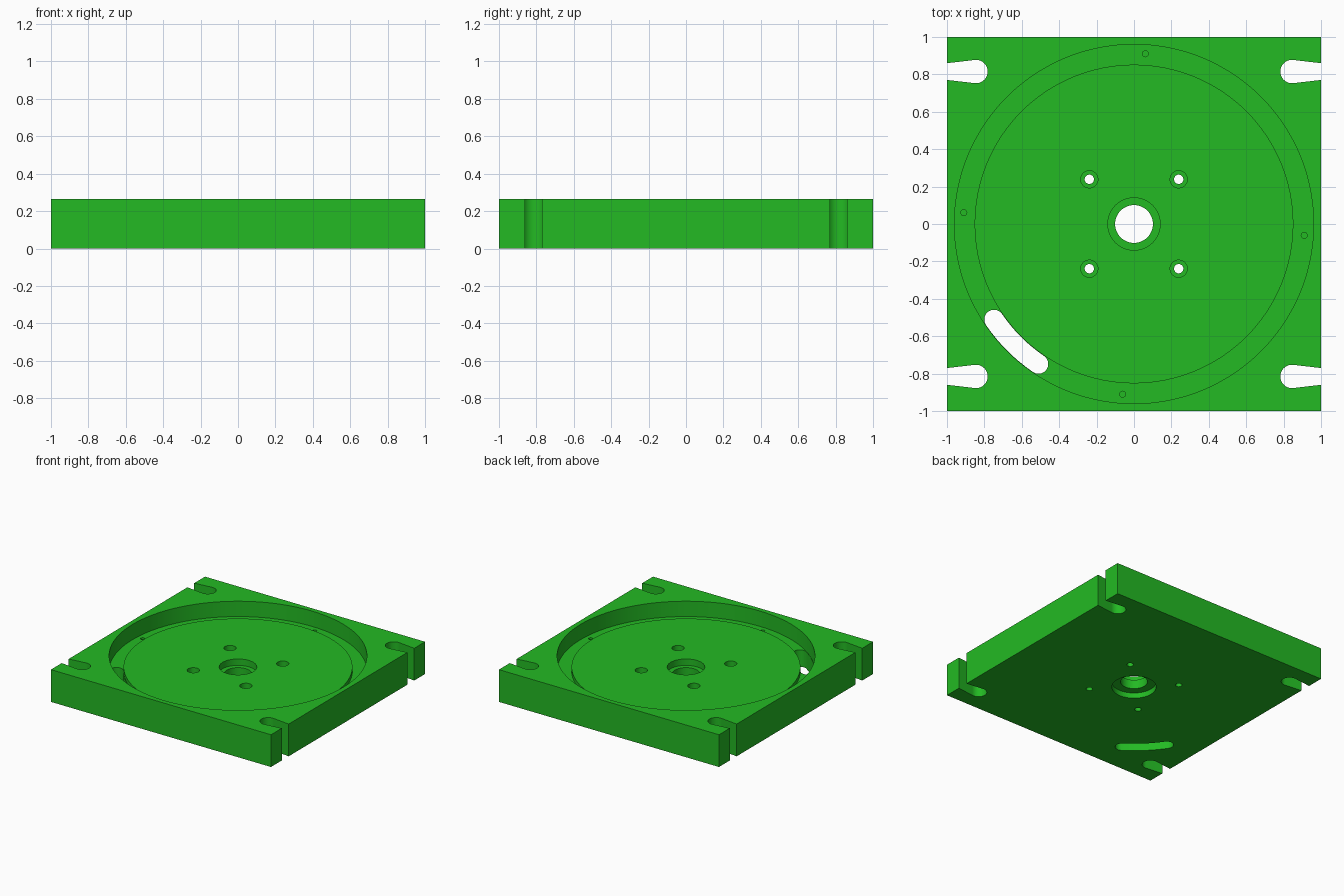
import bpy, bmesh, math
from math import cos, sin, pi, radians

if "Cube" in bpy.data.objects:
    bpy.data.objects.remove(bpy.data.objects["Cube"])

H = 0.265          # plate thickness
GROOVE = 0.139     # groove floor height
DISC = 0.173       # raised disc height

green = bpy.data.materials.new("green")
green.diffuse_color = (0.017, 0.49, 0.017, 1)
green.use_nodes = True
green.node_tree.nodes["Principled BSDF"].inputs["Base Color"].default_value = green.diffuse_color


def make(name, bm):
    bmesh.ops.recalc_face_normals(bm, faces=bm.faces)
    me = bpy.data.meshes.new(name)
    bm.to_mesh(me)
    bm.free()
    me.materials.append(green)
    ob = bpy.data.objects.new(name, me)
    bpy.context.collection.objects.link(ob)
    return ob


def arc(cx, cy, r, a0, a1, n):
    return [(cx + r * cos(a0 + (a1 - a0) * i / n),
             cy + r * sin(a0 + (a1 - a0) * i / n)) for i in range(n + 1)]


def prism(name, outline, z0, z1):
    bm = bmesh.new()
    low = [bm.verts.new((x, y, z0)) for x, y in outline]
    high = [bm.verts.new((x, y, z1)) for x, y in outline]
    bm.faces.new(low)
    bm.faces.new(high)
    for i in range(len(low)):
        j = (i + 1) % len(low)
        bm.faces.new((low[i], low[j], high[j], high[i]))
    return make(name, bm)


def cylinder(name, x, y, r, z0, z1, n=32):
    return prism(name, arc(x, y, r, 0, 2 * pi, n)[:-1], z0, z1)


def lathe(name, profile, n=128):
    bm = bmesh.new()
    rings = []
    for r, z in profile:
        if r == 0:
            rings.append([bm.verts.new((0, 0, z))] * n)
        else:
            rings.append([bm.verts.new((r * cos(2 * pi * i / n), r * sin(2 * pi * i / n), z))
                          for i in range(n)])
    for a, b in zip(rings, rings[1:]):
        for i in range(n):
            j = (i + 1) % n
            bm.faces.new(dict.fromkeys((a[i], a[j], b[j], b[i])))
    return make(name, bm)


# Square plate
plate = prism("base_plate", [(-1, -1), (1, -1), (1, 1), (-1, 1)], 0, H)
cutters = []

# Round pocket, ring groove, and stepped centre bore
cutters.append(lathe("pocket_cutter", [
    (0, 0.4), (0.96, 0.4), (0.96, GROOVE), (0.852, GROOVE), (0.852, DISC),
    (0.14, DISC), (0.14, 0.12), (0.101, 0.12), (0.101, 0.045),
    (0.167, 0.045), (0.167, -0.1), (0, -0.1)]))

# Tapered open mounting slots at the four corners
for sx in (-1, 1):
    for sy in (-1, 1):
        cap = arc(0.845, 0.815, 0.0625, radians(80), radians(280), 24)
        pts = cap + [(1.05, 0.776), (1.05, 0.854)]
        cutters.append(prism("corner_slot_cutter", [(sx * x, sy * y) for x, y in pts], -0.1, 0.4))

# Counterbored screw holes in the disc
for sx in (-1, 1):
    for sy in (-1, 1):
        x, y = 0.239 * sx, 0.239 * sy
        cutters.append(cylinder("screw_hole_cutter", x, y, 0.025, -0.1, 0.4))
        cutters.append(cylinder("screw_head_cutter", x, y, 0.046, 0.11, 0.4))

# Small blind pin holes in the groove floor
for k in range(4):
    a = radians(-3.8 + 90 * k)
    cutters.append(cylinder("pin_hole_cutter", 0.912 * cos(a), 0.912 * sin(a), 0.016, 0.08, 0.2, 20))

# Curved through slot in the groove
a0, a1, rc, rs = radians(214.3), radians(235.7), 0.906, 0.052
outline = arc(0, 0, rc + rs, a0, a1, 16)
outline += arc(rc * cos(a1), rc * sin(a1), rs, a1, a1 + pi, 16)[1:]
outline += arc(0, 0, rc - rs, a1, a0, 16)[1:]
outline += arc(rc * cos(a0), rc * sin(a0), rs, a0 + pi, a0 + 2 * pi, 16)[1:-1]
cutters.append(prism("curved_slot_cutter", outline, -0.1, 0.2))

# Cut everything out of the plate
bpy.context.view_layer.objects.active = plate
plate.select_set(True)
for c in cutters:
    mod = plate.modifiers.new("cut", 'BOOLEAN')
    mod.operation = 'DIFFERENCE'
    mod.solver = 'EXACT'
    mod.object = c
    bpy.ops.object.modifier_apply(modifier=mod.name)
    bpy.data.objects.remove(c)

bpy.ops.object.shade_smooth_by_angle(angle=radians(30))
